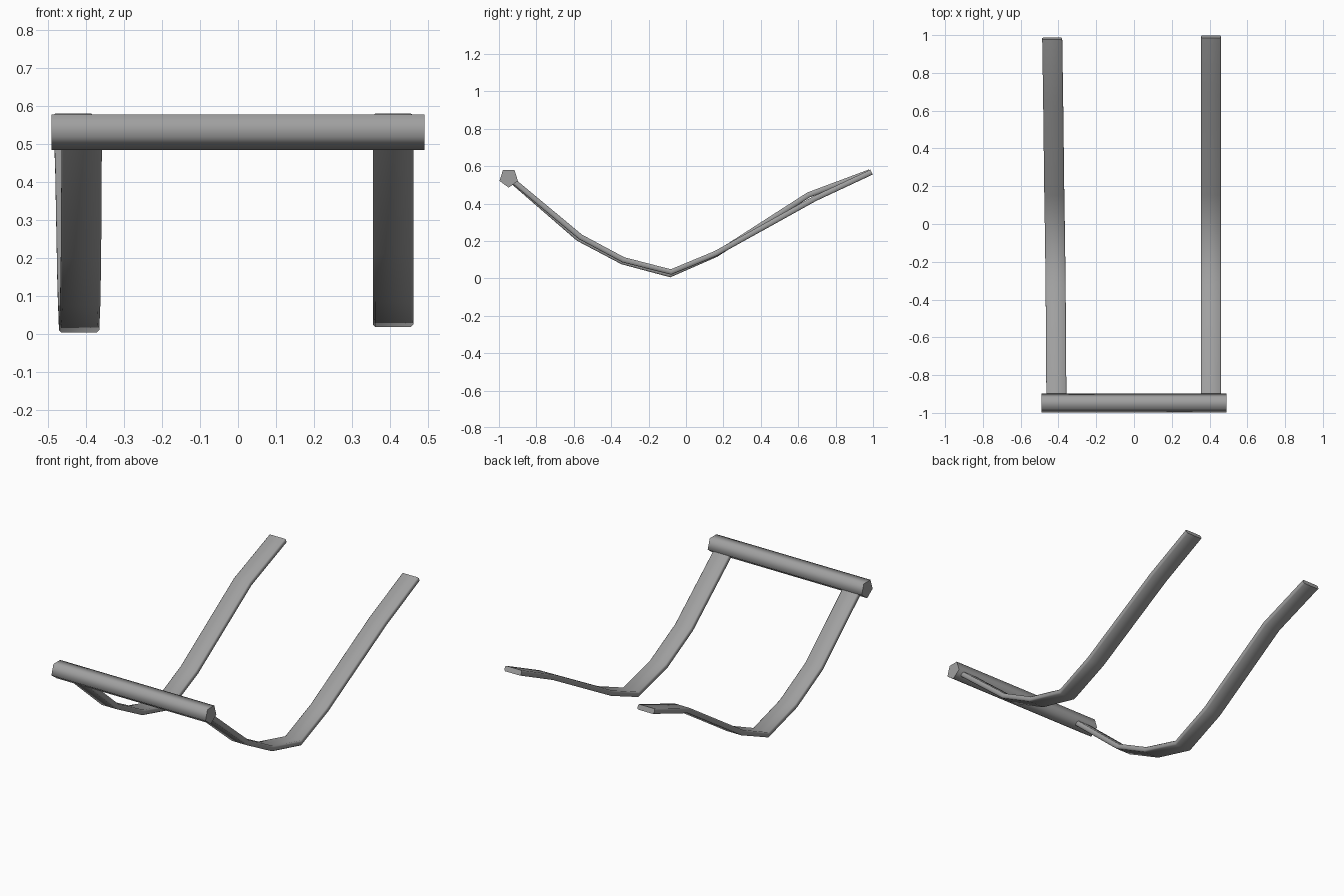
import bpy, bmesh, math
from mathutils import Vector

if "Cube" in bpy.data.objects:
    bpy.data.objects.remove(bpy.data.objects["Cube"])

grey = bpy.data.materials.new("mid grey")
grey.diffuse_color = (0.35, 0.35, 0.35, 1)
grey.use_nodes = True
grey.node_tree.nodes["Principled BSDF"].inputs["Base Color"].default_value = grey.diffuse_color


def finish(name, bm, angle):
    bmesh.ops.recalc_face_normals(bm, faces=bm.faces)
    mesh = bpy.data.meshes.new(name)
    bm.to_mesh(mesh)
    bm.free()
    obj = bpy.data.objects.new(name, mesh)
    bpy.context.collection.objects.link(obj)
    mesh.materials.append(grey)
    bpy.ops.object.select_all(action='DESELECT')
    bpy.context.view_layer.objects.active = obj
    obj.select_set(True)
    bpy.ops.object.shade_smooth_by_angle(angle=math.radians(angle))
    return obj


def loft(name, rings, angle):
    """Skin a list of equal-sized rings and cap both ends."""
    bm = bmesh.new()
    loops = [[bm.verts.new(p) for p in ring] for ring in rings]
    n = len(loops[0])
    for a, b in zip(loops, loops[1:]):
        for i in range(n):
            j = (i + 1) % n
            bm.faces.new((a[i], a[j], b[j], b[i]))
    bm.faces.new(loops[0])
    bm.faces.new(loops[-1])
    return finish(name, bm, angle)


def strap(name, path, width=0.106, thick=0.029, chamfer=0.006):
    """Flat band with chamfered long edges, swept along (x, y, z) points."""
    pts = [Vector(p) for p in path]
    w, t, c = width / 2, thick / 2, chamfer
    section = [(-w, -t + c), (-w + c, -t), (w - c, -t), (w, -t + c),
               (w, t - c), (w - c, t), (-w + c, t), (-w, t - c)]
    rings = []
    for i, p in enumerate(pts):
        d = (pts[min(i + 1, len(pts) - 1)] - pts[max(i - 1, 0)])
        normal = Vector((0, -d.z, d.y)).normalized()
        rings.append([p + Vector((u, 0, 0)) + normal * v for u, v in section])
    loft(name, rings, 50)


# Five-sided cross bar, point down
r = 0.052
loft("cross_bar", [[(x, -0.948 + r * math.cos(a), 0.537 + r * math.sin(a))
                    for a in (math.radians(-90 + 72 * k) for k in range(5))]
                   for x in (-0.491, 0.491)], 80)

# Bent straps
strap("left_strap", [(-0.411, -0.935, 0.525), (-0.413, -0.575, 0.213),
                     (-0.415, -0.34, 0.089), (-0.418, -0.085, 0.02),
                     (-0.422, 0.16, 0.128), (-0.428, 0.655, 0.446),
                     (-0.433, 0.982, 0.568)])
strap("right_strap", [(0.408, -0.935, 0.53), (0.408, -0.565, 0.222),
                      (0.408, -0.335, 0.099), (0.408, -0.08, 0.034),
                      (0.408, 0.16, 0.133), (0.408, 0.69, 0.427),
                      (0.408, 0.992, 0.568)])
